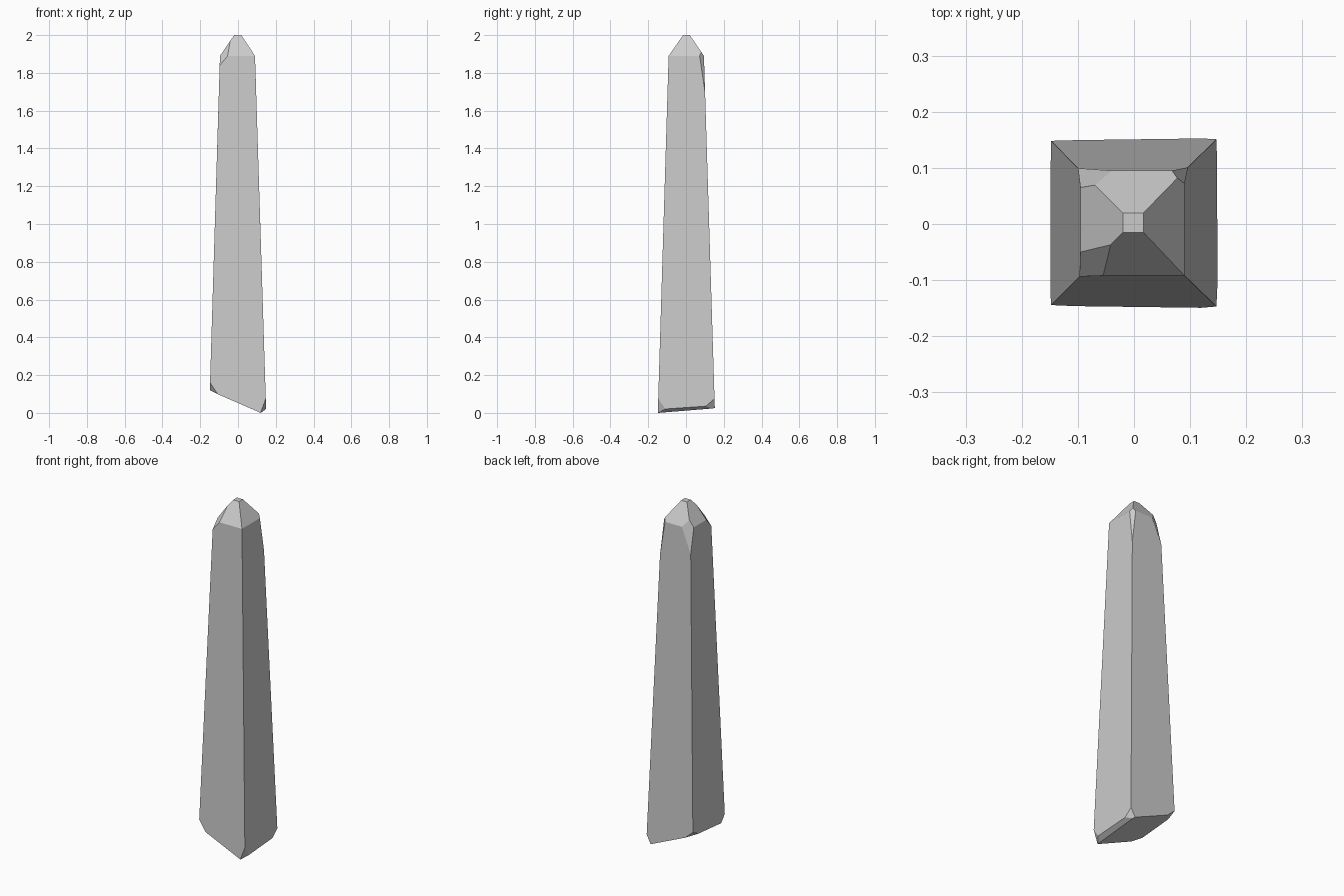
import bpy, bmesh
from mathutils import Vector
from mathutils.geometry import normal

if "Cube" in bpy.data.objects:
    bpy.data.objects.remove(bpy.data.objects["Cube"])

bm = bmesh.new()


def ring(x0, x1, y0, y1, z):
    return [bm.verts.new(p) for p in ((x0, y0, z), (x1, y0, z), (x1, y1, z), (x0, y1, z))]


# Tapered four-sided shaft with a blunt pyramid tip
rings = [ring(-0.1545, 0.151, -0.151, 0.155, -0.05),
         ring(-0.0955, 0.09, -0.092, 0.095, 1.89),
         ring(-0.02, 0.017, -0.015, 0.02, 2.0)]
for low, high in zip(rings, rings[1:]):
    for i in range(4):
        j = (i + 1) % 4
        bm.faces.new((low[i], low[j], high[j], high[i]))
bm.faces.new(rings[0][::-1])
bm.faces.new(rings[-1])


def chip(*points):
    """Slice off everything outside the plane through three points."""
    a, b, c = (Vector(p) for p in points)
    n = normal(a, b, c)
    if n.dot(a - Vector((0, 0, 1))) < 0:
        n = -n
    geom = bm.verts[:] + bm.edges[:] + bm.faces[:]
    cut = bmesh.ops.bisect_plane(bm, geom=geom, plane_co=a, plane_no=n,
                                 dist=1e-6, clear_outer=True)
    edges = [e for e in cut["geom_cut"] if isinstance(e, bmesh.types.BMEdge)]
    bmesh.ops.contextual_create(bm, geom=edges)


# Slanted broken base
chip((0.12, -0.147, 0.005), (-0.11, -0.147, 0.105), (0.12, 0.147, 0.031))
# Chamfer along the low right edge of the base
chip((0.148, -0.11, 0.025), (0.148, 0.1, 0.04), (0.12, -0.14, 0.005))
# Chips on the base corners
chip((0.147, -0.147, 0.08), (0.148, -0.11, 0.025), (0.12, -0.148, 0.005))
chip((0.147, 0.151, 0.08), (0.148, 0.105, 0.04), (0.12, 0.152, 0.029))
chip((-0.148, -0.144, 0.165), (-0.108, -0.146, 0.105), (-0.149, -0.11, 0.125))
chip((-0.148, 0.148, 0.17), (-0.149, 0.1, 0.145), (-0.1, 0.149, 0.127))
# Chips on the tip corners: front left, back right, back left
chip((-0.055, -0.092, 1.89), (-0.0955, -0.05, 1.89), (-0.042, -0.037, 1.968))
chip((0.068, 0.095, 1.89), (0.09, 0.072, 1.89), (0.097, 0.101, 1.69))
chip((-0.0955, 0.065, 1.89), (-0.04, 0.095, 1.89), (-0.0995, 0.099, 1.75))

bmesh.ops.recalc_face_normals(bm, faces=bm.faces[:])
lowest = min(v.co.z for v in bm.verts)
for v in bm.verts:
    if v.co.z < 1:
        v.co.z -= lowest

mesh = bpy.data.meshes.new("stone_pillar")
bm.to_mesh(mesh)
bm.free()
bpy.context.collection.objects.link(bpy.data.objects.new("stone_pillar", mesh))
